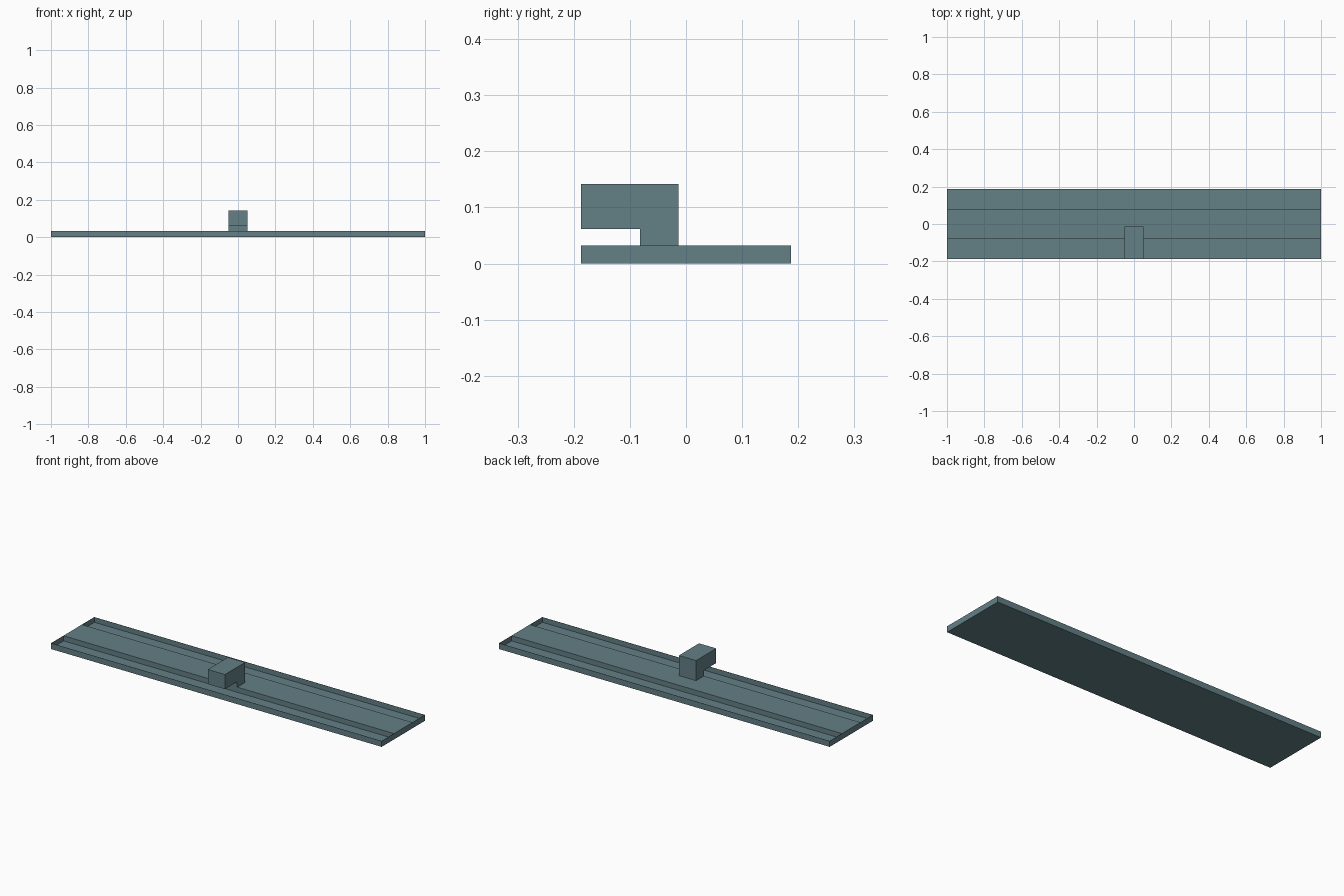
import bpy
import bmesh

cube = bpy.data.objects.get("Cube")
if cube:
    bpy.data.objects.remove(cube, do_unlink=True)

slate = bpy.data.materials.new("slate_teal")
slate.use_nodes = True
colour = (0.125, 0.215, 0.24, 1)
slate.diffuse_color = colour
slate.node_tree.nodes["Principled BSDF"].inputs["Base Color"].default_value = colour

LENGTH, HALF_DEPTH, RAIL, HEIGHT, FLOOR = 2.0, 0.187, 0.08, 0.032, 0.004


def finish(name, bm):
    mesh = bpy.data.meshes.new(name)
    bm.to_mesh(mesh)
    bm.free()
    mesh.materials.append(slate)
    obj = bpy.data.objects.new(name, mesh)
    bpy.context.collection.objects.link(obj)
    return obj


def extrude_profile(name, points, width):
    """Sweep a closed (y, z) outline along x, centred on x = 0."""
    bm = bmesh.new()
    face = bm.faces.new([bm.verts.new((-width / 2, y, z)) for y, z in points])
    swept = bmesh.ops.extrude_face_region(bm, geom=[face])["geom"]
    verts = [g for g in swept if isinstance(g, bmesh.types.BMVert)]
    bmesh.ops.translate(bm, verts=verts, vec=(width, 0, 0))
    bmesh.ops.recalc_face_normals(bm, faces=bm.faces[:])
    return finish(name, bm)


# Base with a raised centre strip and a sunken channel on either side
extrude_profile("base", [
    (-HALF_DEPTH, 0), (HALF_DEPTH, 0), (HALF_DEPTH, FLOOR), (RAIL, FLOOR),
    (RAIL, HEIGHT), (-RAIL, HEIGHT), (-RAIL, FLOOR), (-HALF_DEPTH, FLOOR),
], LENGTH)


def thin_wall(name, centre, size):
    bm = bmesh.new()
    bmesh.ops.create_cube(bm, size=1)
    bmesh.ops.scale(bm, verts=bm.verts, vec=size)
    bmesh.ops.translate(bm, verts=bm.verts, vec=centre)
    return finish(name, bm)


# Thin rims closing the outside and the ends of both channels
RIM = 0.001
rim_z, rim_h = (HEIGHT + FLOOR) / 2, HEIGHT - FLOOR
for side, label in ((-1, "front"), (1, "back")):
    thin_wall(label + "_rim", (0, side * (HALF_DEPTH - RIM / 2), rim_z),
              (LENGTH, RIM, rim_h))
    for end, hand in ((-1, "right"), (1, "left")):
        thin_wall(f"{label}_{hand}_end_rim",
                  (end * (LENGTH - RIM) / 2, side * (HALF_DEPTH + RAIL) / 2, rim_z),
                  (RIM, HALF_DEPTH - RAIL, rim_h))

# Hooked block: a short stem with a head overhanging the front channel
extrude_profile("hooked_block", [
    (-0.082, HEIGHT), (-0.013, HEIGHT), (-0.013, 0.142),
    (-HALF_DEPTH, 0.142), (-HALF_DEPTH, 0.062), (-0.082, 0.062),
], 0.104)
